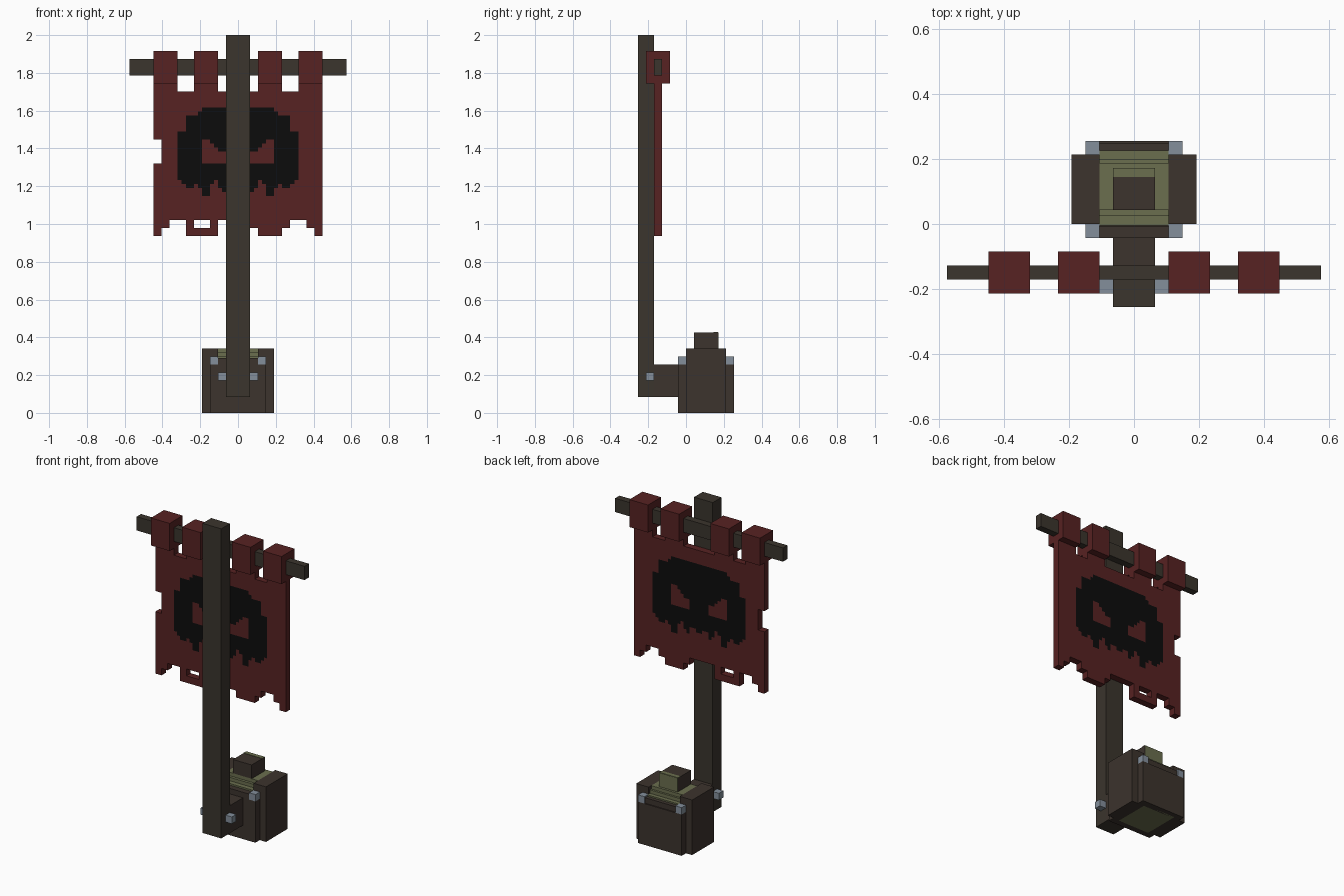
import bpy, bmesh
from mathutils import Matrix

if "Cube" in bpy.data.objects:
    bpy.data.objects.remove(bpy.data.objects["Cube"])

U = 2 / 47          # block unit
H = U / 2           # painted pixel unit


def material(name, rgb):
    m = bpy.data.materials.new(name)
    m.diffuse_color = (*rgb, 1)
    m.use_nodes = True
    m.node_tree.nodes["Principled BSDF"].inputs["Base Color"].default_value = m.diffuse_color
    return m


WOOD = material("dark wood", (0.043, 0.035, 0.026))
CRATE = material("brown wood", (0.045, 0.033, 0.026))
RED = material("red cloth", (0.095, 0.016, 0.016))
BLACK = material("black paint", (0.0035, 0.0035, 0.0035))
OLIVE = material("olive", (0.145, 0.156, 0.077))
STEEL = material("blue grey metal", (0.23, 0.275, 0.33))


def box(name, mat, x, y, z):
    """Box from ranges given in block units."""
    bm = bmesh.new()
    size = [(b - a) * U for a, b in (x, y, z)]
    mid = [(a + b) / 2 * U for a, b in (x, y, z)]
    bmesh.ops.create_cube(bm, size=1, matrix=Matrix.Translation(mid) @ Matrix.Diagonal((*size, 1)))
    return add(name, bm, mat)


def add(name, bm, *mats):
    me = bpy.data.meshes.new(name)
    bm.to_mesh(me)
    bm.free()
    for m in mats:
        me.materials.append(m)
    ob = bpy.data.objects.new(name, me)
    bpy.context.collection.objects.link(ob)
    return ob


# Pole, crossbar and cloth loops
box("pole", WOOD, (-1.5, 1.5), (-6, -4), (2, 47))
box("crossbar", WOOD, (-13.5, 13.5), (-4, -3), (42, 44))
for x in (-10.5, -5.5, 2.5, 7.5):
    box("cloth_loop", RED, (x, x + 3), (-5, -2), (41, 45))

# Ragged lower edge: lowest block of each cloth column
HEM = [22, 23, 24, 24, 22, 22, 22, 22, 24, 24, 24, 24, 23, 22, 22, 22, 23, 24, 24, 23, 22]
LOOP_COLUMNS = {0, 1, 2, 5, 6, 7, 13, 14, 15, 18, 19, 20}


def has_cloth(c, r):
    if r < HEM[c] or (r == 40 and c not in LOOP_COLUMNS):
        return False
    if c == 0 and 31 <= r < 34:             # side tear
        return False
    return not (c in (5, 6) and r == 23)    # small hole


# Painted face, mirrored: outer half width per row, then eyes and teeth
WIDTH = [9, 10] + [13] * 4 + [15] * 12
EYE_INNER = {8: 7, 9: 6, 10: 5, 11: 3, 12: 3, 13: 3}
TEETH = {18: (0, 1, 2, 3, 4, 6, 7, 8, 9, 10, 11, 12, 13),
         19: (0, 3, 4, 7, 8, 9, 11, 12), 20: (3, 7, 8), 21: (7, 8)}


def is_painted(i, row):
    if row in TEETH:
        return i in TEETH[row]
    if not 0 <= row < len(WIDTH) or i >= WIDTH[row]:
        return False
    return not (row in EYE_INNER and EYE_INNER[row] <= i <= 8)


# Cloth sheet made of pixel faces, thickened by a modifier
bm = bmesh.new()
verts = {}


def corner(i, k):
    if (i, k) not in verts:
        verts[i, k] = bm.verts.new(((i - 21) * H, -3.5 * U, k * H))
    return verts[i, k]


for i in range(42):
    for k in range(44, 82):
        if has_cloth(i // 2, k // 2):
            f = bm.faces.new([corner(i, k), corner(i + 1, k), corner(i + 1, k + 1), corner(i, k + 1)])
            half = i - 21 if i >= 21 else 20 - i
            f.material_index = int(is_painted(half, 75 - k))
sheet = add("banner_cloth", bm, RED, BLACK)
mod = sheet.modifiers.new("thickness", "SOLIDIFY")
mod.thickness = U
mod.offset = 0

# Bracket between pole and base box
box("bracket", CRATE, (-1.5, 1.5), (-4, -1), (2, 6))

# Base box walls around an olive core
for y in (-1, 5):
    box("end_wall", CRATE, (-3.5, 3.5), (y, y + 1), (0, 6))
    box("end_wall_rim", CRATE, (-2.5, 2.5), (y, y + 0.85), (6, 6.8))
for s in (-1, 1):
    box("side_wall", CRATE, sorted((s * 2.5, s * 4.5)), (0, 5), (0, 8))
    for y in (-1, 5):
        box("corner_stud", STEEL, sorted((s * 2.5, s * 3.5)), (y, y + 1), (6, 7))
    box("pole_bolt", STEEL, sorted((s * 1.5, s * 2.5)), (-5, -4), (4, 5))
box("core", OLIVE, (-2.5, 2.5), (-0.1, 5.3), (0, 7))
box("core_step", OLIVE, (-2.5, 2.5), (0.6, 4.7), (7, 7.5))
box("core_top", OLIVE, (-2.5, 2.5), (1, 4.4), (7.5, 8))

# Cap with olive plates on its rear edge
box("cap", CRATE, (-1.5, 1.5), (1, 4), (8, 10))
box("cap_top_plate", OLIVE, (-1.5, 1.5), (3.4, 4), (10, 10.05))
box("cap_back_plate", OLIVE, (-1.5, 1.5), (4, 4.05), (8, 10))
